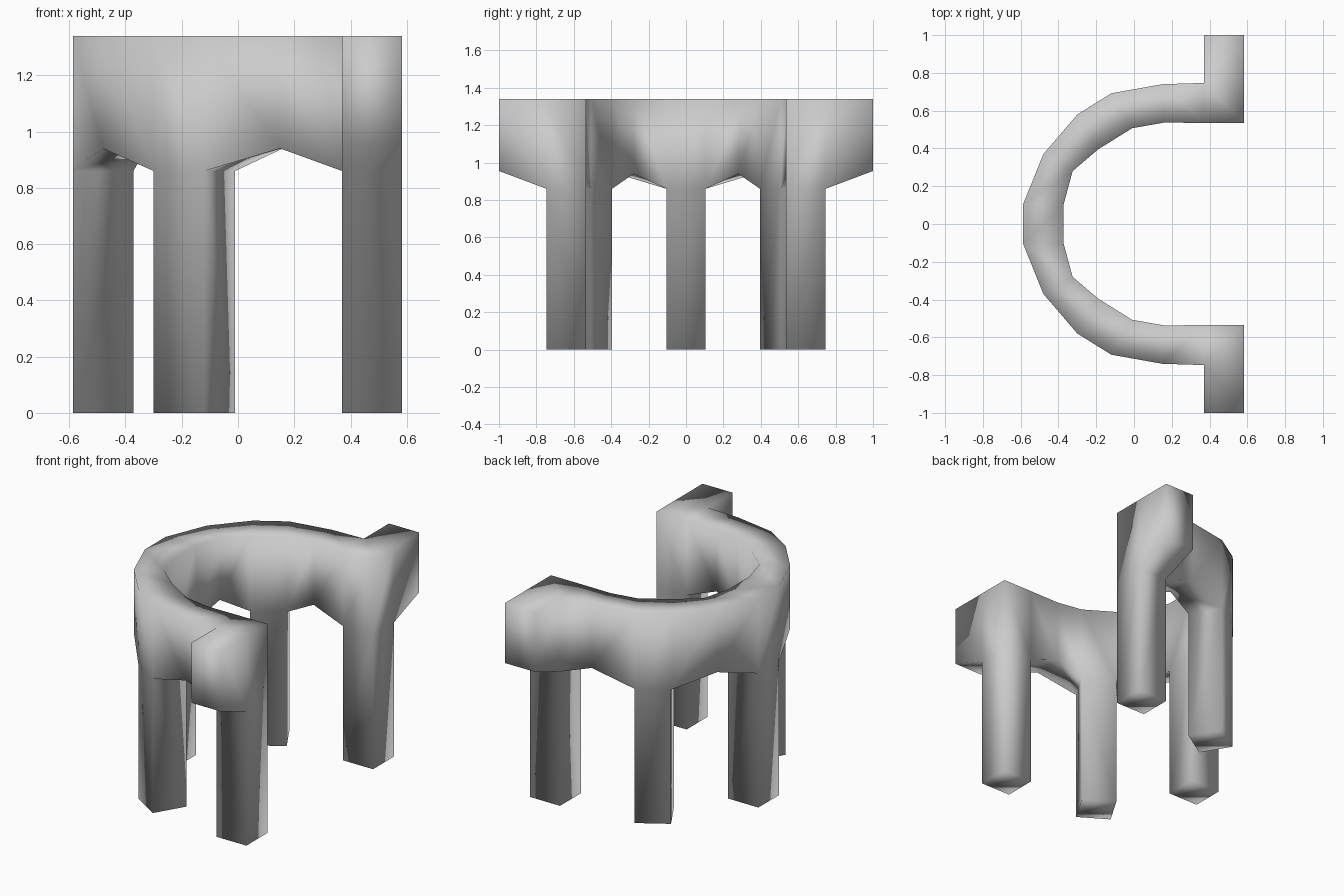
import bpy
import bmesh

if "Cube" in bpy.data.objects:
    bpy.data.objects.remove(bpy.data.objects["Cube"], do_unlink=True)

TOP, SPRING = 1.34, 0.86   # wall top and pillar head heights

stone = bpy.data.materials.new("grey stone")
stone.use_nodes = True
colour = (0.6, 0.6, 0.6, 1)
stone.diffuse_color = colour
stone.node_tree.nodes["Principled BSDF"].inputs["Base Color"].default_value = colour

# Wall cross-sections of one half: outer point, inner point, underside height
mid = ((-0.587, 0.105), (-0.372, 0.105), SPRING)
arch_a = ((-0.48, 0.37), (-0.325, 0.28), 0.94)
side_a = ((-0.30, 0.58), (-0.19, 0.395), SPRING)
side_b = ((-0.12, 0.692), (-0.01, 0.507), SPRING)
arch_b = ((0.15, 0.74), (0.16, 0.537), 0.94)
corner = ((0.37, 0.747), (0.37, 0.535), SPRING)
corner_far = ((0.583, 0.747), (0.583, 0.535), SPRING)
stub_in = ((0.37, 0.747), (0.583, 0.747), SPRING)
stub_end = ((0.37, 1.0), (0.583, 1.0), 0.955)

faces = {}


def toggle(points):
    """Keep a face once; two blocks sharing a face cancel it out."""
    key = frozenset(points)
    if faces.pop(key, None) is None:
        faces[key] = points


def block(low, high):
    toggle(low)
    toggle(high)
    for i in range(4):
        j = (i + 1) % 4
        toggle([low[i], low[j], high[j], high[i]])


def span(a, b, pillar=False):
    """Wall block between two sections, with a pillar below if asked."""
    ring = [(a[0], a[2]), (a[1], a[2]), (b[1], b[2]), (b[0], b[2])]
    low = [(*p, z) for p, z in ring]
    block(low, [(*p, TOP) for p, z in ring])
    if pillar:
        block([(*p, 0.0) for p, z in ring], low)


def flip(section):
    (ox, oy), (ix, iy), z = section
    return ((ox, -oy), (ix, -iy), z)


# Middle pillar, then both mirrored halves of the arcade
span(flip(mid), mid, True)
half = [(mid, arch_a, False), (arch_a, side_a, False), (side_a, side_b, True),
        (side_b, arch_b, False), (arch_b, corner, False),
        (corner, corner_far, True), (stub_in, stub_end, False)]
for a, b, pillar in half:
    span(a, b, pillar)
    span(flip(a), flip(b), pillar)

# One welded, smooth-shaded shell
bm = bmesh.new()
verts = {}
for points in faces.values():
    for p in points:
        if p not in verts:
            verts[p] = bm.verts.new(p)
    bm.faces.new([verts[p] for p in points]).smooth = True
bmesh.ops.recalc_face_normals(bm, faces=bm.faces)
mesh = bpy.data.meshes.new("curved_arcade")
bm.to_mesh(mesh)
bm.free()
mesh.materials.append(stone)
bpy.context.collection.objects.link(bpy.data.objects.new("curved_arcade", mesh))
